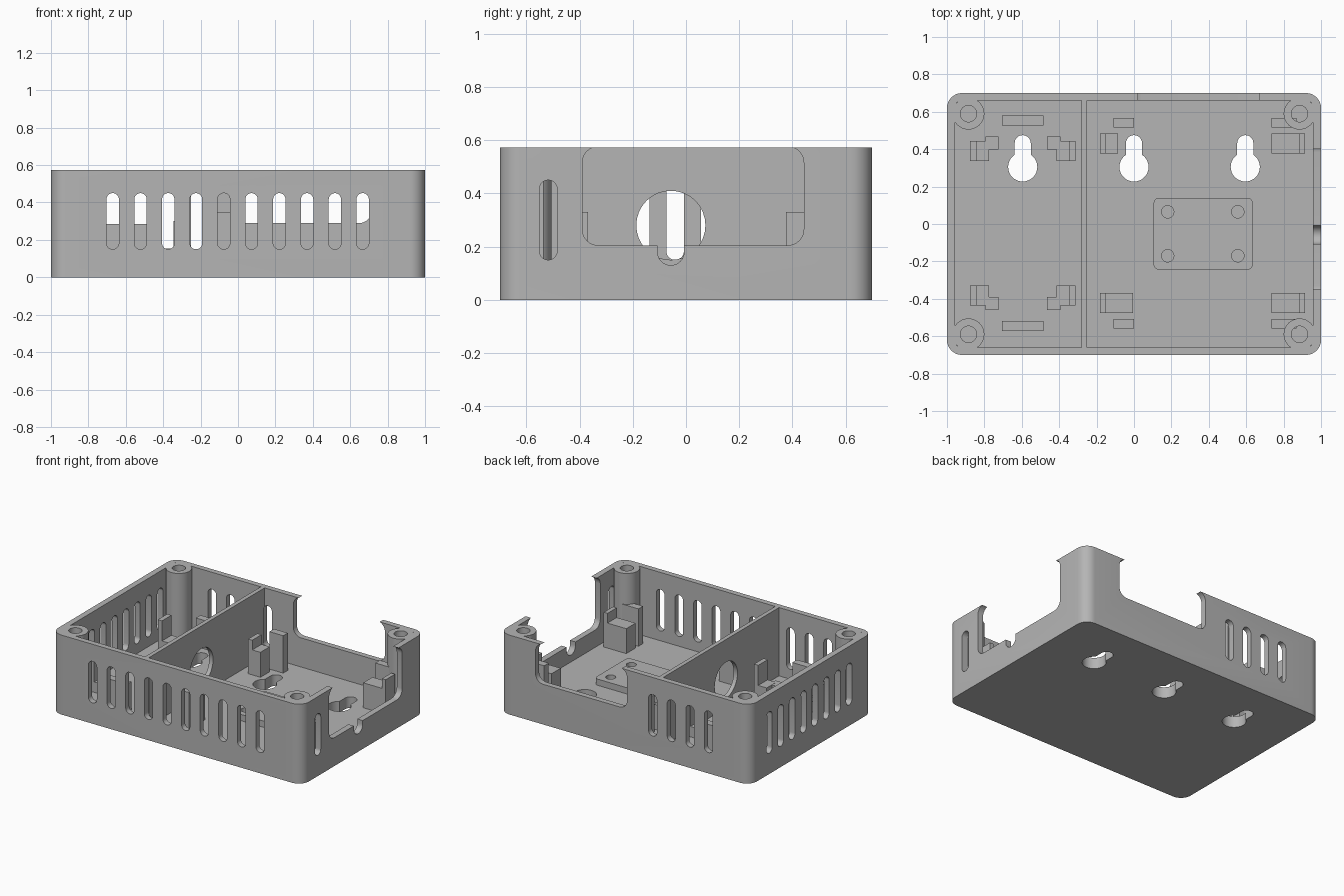
import bpy, bmesh, math

if "Cube" in bpy.data.objects:
    bpy.data.objects.remove(bpy.data.objects["Cube"], do_unlink=True)

H, FLOOR = 0.573, 0.08
IN_X, IN_Y = 0.957, 0.66

grey = bpy.data.materials.new("matte grey")
grey.use_nodes = True
grey.diffuse_color = (0.46, 0.46, 0.46, 1)
grey.node_tree.nodes["Principled BSDF"].inputs["Base Color"].default_value = (0.46, 0.46, 0.46, 1)


def rounded(u0, u1, v0, v1, r=0.0, steps=8):
    """Outline of a rounded rectangle; r equal to half the width gives a slot or circle."""
    if r == 0:
        return [(u0, v0), (u1, v0), (u1, v1), (u0, v1)]
    pts = []
    centres = [(u1 - r, v1 - r), (u0 + r, v1 - r), (u0 + r, v0 + r), (u1 - r, v0 + r)]
    for q, (cu, cv) in enumerate(centres):
        for i in range(steps + 1):
            a = math.pi / 2 * (q + i / steps)
            p = (cu + r * math.cos(a), cv + r * math.sin(a))
            if not pts or math.dist(p, pts[-1]) > 1e-5:
                pts.append(p)
    if math.dist(pts[0], pts[-1]) < 1e-5:
        pts.pop()
    return pts


def circle(u, v, r):
    return rounded(u - r, u + r, v - r, v + r, r)


def prism(name, outline, axis, lo, hi):
    """Extrude an outline along an axis from lo to hi."""
    place = {"x": lambda u, v, t: (t, u, v),
             "y": lambda u, v, t: (u, t, v),
             "z": lambda u, v, t: (u, v, t)}[axis]
    bm = bmesh.new()
    bottom = [bm.verts.new(place(u, v, lo)) for u, v in outline]
    top = [bm.verts.new(place(u, v, hi)) for u, v in outline]
    bm.faces.new(bottom)
    bm.faces.new(top)
    n = len(outline)
    for i in range(n):
        j = (i + 1) % n
        bm.faces.new((bottom[i], bottom[j], top[j], top[i]))
    bmesh.ops.recalc_face_normals(bm, faces=bm.faces)
    mesh = bpy.data.meshes.new(name)
    bm.to_mesh(mesh)
    bm.free()
    mesh.materials.append(grey)
    ob = bpy.data.objects.new(name, mesh)
    bpy.context.collection.objects.link(ob)
    return ob


def activate(ob):
    bpy.ops.object.select_all(action="DESELECT")
    ob.select_set(True)
    bpy.context.view_layer.objects.active = ob


def combine(target, other, operation="DIFFERENCE"):
    """Apply a boolean and remove its operand."""
    activate(target)
    mod = target.modifiers.new("boolean", "BOOLEAN")
    mod.operation = operation
    mod.solver = "EXACT"
    mod.object = other
    bpy.ops.object.modifier_apply(modifier=mod.name)
    bpy.data.objects.remove(other, do_unlink=True)


def cut(target, outline, axis, lo, hi):
    combine(target, prism("cutter", outline, axis, lo, hi))


def smooth(ob):
    activate(ob)
    bpy.ops.object.shade_smooth_by_angle(angle=math.radians(30))


def block(name, x0, x1, y0, y1, top):
    return prism(name, rounded(x0, x1, y0, y1), "z", FLOOR - 0.02, top)


# Open tray
case = prism("case", rounded(-1, 1, -0.7, 0.7, 0.08), "z", 0, H)
cut(case, rounded(-IN_X, IN_X, -IN_Y, IN_Y, 0.035), "z", FLOOR, H + 0.1)

# Dividing wall with its round cable hole
combine(case, prism("divider", rounded(-0.28, -0.25, -0.68, 0.68), "z", FLOOR - 0.02, H), "UNION")
cut(case, circle(-0.057, 0.28, 0.13), "x", -0.35, -0.2)

# Corner screw posts
for sx in (-1, 1):
    for sy in (-1, 1):
        x, y = sx * 0.885, sy * 0.59
        combine(case, prism("post", circle(x, y, 0.085), "z", FLOOR - 0.02, H), "UNION")
        cut(case, circle(x, y, 0.044), "z", 0.12, H + 0.1)


# Ventilation slots
def slot(c):
    return rounded(c - 0.033, c + 0.033, 0.15, 0.45, 0.033)


for i in range(10):
    x = -0.67 + 0.1485 * i
    cut(case, slot(x), "y", -0.8, -0.655)
    if i < 4:
        cut(case, slot(x), "y", 0.655, 0.8)
for i in range(8):
    cut(case, slot(-0.431 + 0.13 * i), "x", -1.1, -0.95)
cut(case, slot(-0.518), "x", 0.95, 1.1)

# Connector openings in the side and back, with a cable notch
cut(case, rounded(-0.39, 0.443, 0.205, H + 0.003, 0.06), "x", 0.94, 1.1)
cut(case, rounded(-0.02, 0.71, 0.29, H + 0.003, 0.06), "y", 0.64, 0.8)
cut(case, rounded(-0.107, -0.007, 0.13, 0.3, 0.05), "x", 0.94, 1.1)

# Keyhole hangers through the floor
for x in (-0.595, 0, 0.595):
    cut(case, circle(x, 0.305, 0.078), "z", -0.1, FLOOR + 0.02)
    cut(case, rounded(x - 0.043, x + 0.043, 0.3, 0.475, 0.043), "z", -0.1, FLOOR + 0.02)
smooth(case)

# Raised mounting plate with four screw holes
plate = prism("mounting_plate", rounded(0.105, 0.635, -0.245, 0.14, 0.03), "z", FLOOR - 0.01, 0.125)
for x in (0.18, 0.555):
    for y in (-0.17, 0.065):
        cut(plate, circle(x, y, 0.033), "z", FLOOR + 0.002, 0.2)
smooth(plate)

# Board supports, repeated toward the front and the back
for side, s in (("back", 1), ("front", -1)):
    def pair(name, x0, x1, y0, y1, top):
        shift = 0 if s > 0 else 0.008
        ya, yb = sorted((s * y0 + shift, s * y1 + shift))
        block(f"{side}_{name}", x0, x1, ya, yb, top)

    # Guide plates
    pair("long_guide", -0.705, -0.485, 0.527, 0.58, 0.285)
    pair("inner_guide", -0.11, 0, 0.515, 0.567, 0.35)
    pair("outer_guide", 0.735, 0.87, 0.515, 0.567, 0.35)

    # Stepped rests in the large bay
    pair("inner_rest", -0.152, -0.085 if s > 0 else -0.005, 0.377, 0.483, 0.26)
    pair("inner_stop", -0.183, -0.15, 0.377, 0.483, 0.33)
    pair("outer_rest", 0.735, 0.887, 0.377, 0.483, 0.26)
    pair("outer_stop", 0.885, 0.915, 0.377, 0.483, 0.33)

    # Corner brackets in the small bay, mirrored about its middle
    for label, m in (("left", 1), ("right", -1)):
        for part, a, b, y0, y1, top in (("stop", 0.248, 0.282, 0.337, 0.445, 0.3),
                                        ("rest", 0.18, 0.25, 0.337, 0.445, 0.155),
                                        ("foot", 0.13, 0.2, 0.397, 0.467, 0.154)):
            xa, xb = sorted((-0.594 + m * a, -0.594 + m * b))
            pair(f"{label}_bracket_{part}", xa, xb, y0, y1, top)
